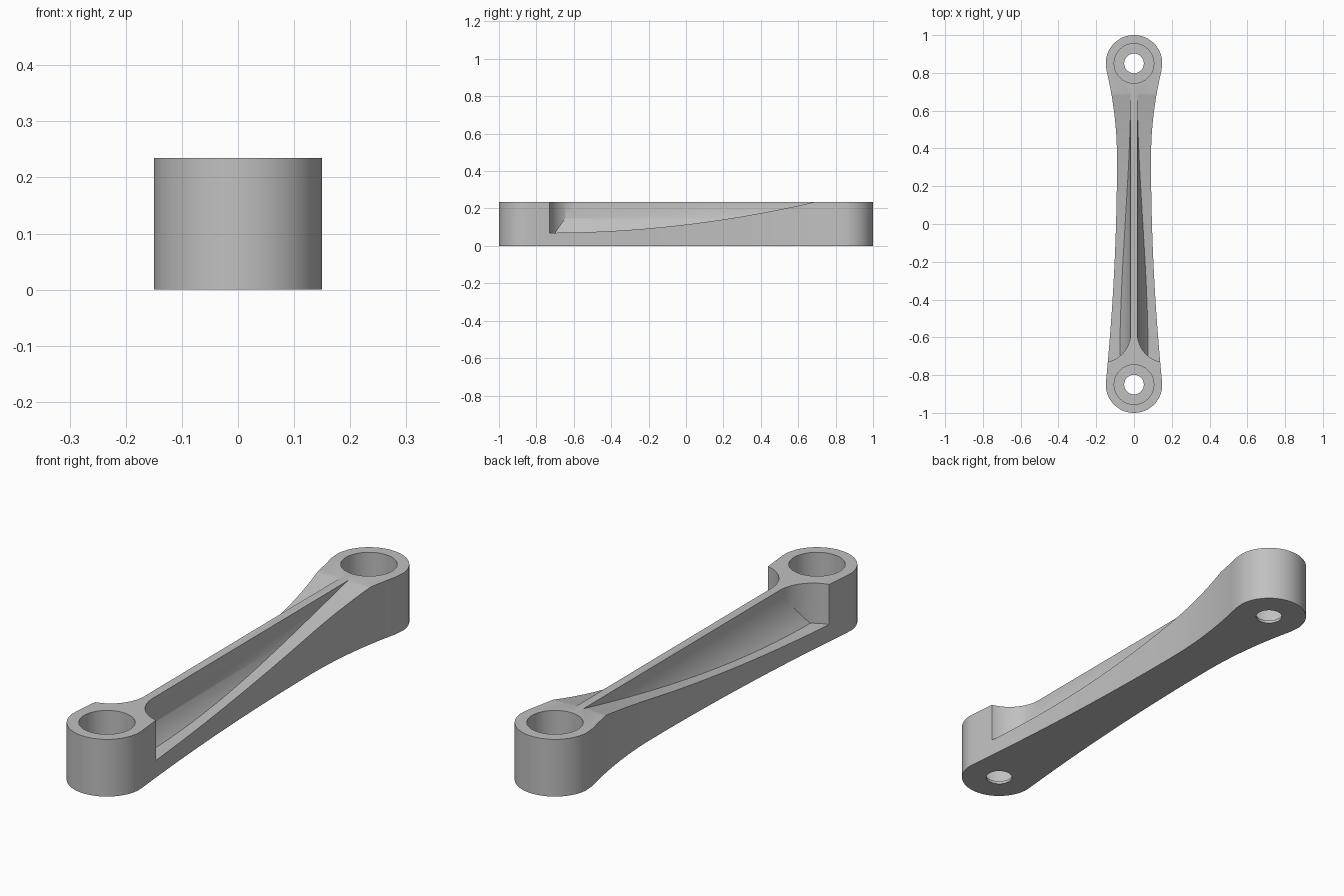
import bpy
import bmesh
from math import sin, cos, pi, sqrt

old = bpy.data.objects.get("Cube")
if old:
    bpy.data.objects.remove(old, do_unlink=True)

HEIGHT = 0.235      # full thickness
BOSS_Y = 0.85       # eye centres at +/- this
BOSS_R = 0.15
RIB = 0.018         # half width of the central rib
FLOOR = 0.07        # lowest flange height

metal = bpy.data.materials.new("satin_grey")
metal.use_nodes = True
grey = (0.53, 0.53, 0.53, 1)
metal.diffuse_color = grey
metal.node_tree.nodes["Principled BSDF"].inputs["Base Color"].default_value = grey


def prism(name, pts, axis, lo, hi):
    """Extrude a closed 2D profile along an axis."""
    place = {"x": lambda a, b, t: (t, a, b),
             "y": lambda a, b, t: (a, t, b),
             "z": lambda a, b, t: (a, b, t)}[axis]
    bm = bmesh.new()
    rings = [[bm.verts.new(place(a, b, t)) for a, b in pts] for t in (lo, hi)]
    for ring in rings:
        bm.faces.new(ring)
    n = len(pts)
    for i in range(n):
        j = (i + 1) % n
        bm.faces.new((rings[0][i], rings[0][j], rings[1][j], rings[1][i]))
    bmesh.ops.recalc_face_normals(bm, faces=bm.faces)
    mesh = bpy.data.meshes.new(name)
    bm.to_mesh(mesh)
    bm.free()
    mesh.materials.append(metal)
    obj = bpy.data.objects.new(name, mesh)
    bpy.context.collection.objects.link(obj)
    return obj


def boolean(obj, cutter, operation):
    """Apply a boolean and discard the cutter."""
    mod = obj.modifiers.new("cut", "BOOLEAN")
    mod.operation = operation
    mod.solver = "EXACT"
    mod.object = cutter
    bpy.context.view_layer.objects.active = obj
    bpy.ops.object.modifier_apply(modifier=mod.name)
    bpy.data.objects.remove(cutter, do_unlink=True)


def circle(r, y, n=72):
    return [(r * cos(2 * pi * i / n), y + r * sin(2 * pi * i / n)) for i in range(n)]


def half_width(y):
    """Waisted plan outline, tangent to both end eyes."""
    d = y - 0.35
    return 0.09 + (0.26 if d > 0 else 0.0417) * d * d


# Plan outline of the arm: right flank, rear eye, left flank, front eye
y0, y1 = -0.835, 0.815
ys = [y0 + (y1 - y0) * i / 48 for i in range(49)]
flank = [(half_width(y), y) for y in ys]
turn = [pi * i / 40 for i in range(1, 40)]
outline = flank
outline = outline + [(BOSS_R * cos(a), BOSS_Y + BOSS_R * sin(a)) for a in turn]
outline = outline + [(-x, y) for x, y in reversed(flank)]
outline = outline + [(-BOSS_R * cos(a), -BOSS_Y - BOSS_R * sin(a)) for a in turn]
arm = prism("link_arm", outline, "z", 0, HEIGHT)

# Side pockets: plan shape, rising floor and rib fillet intersected
R_PLAN, R_RIB = 0.153, 0.267
for side in (1, -1):
    plan = [(0.3, 0.78), (0.005, 0.78), (0.005, -0.55), (RIB, -0.58)]
    for i in range(1, 25):
        a = pi / 2 * i / 24
        plan.append((RIB + R_PLAN * (1 - cos(a)), -0.58 - R_PLAN * sin(a)))
    plan.append((0.3, -0.58 - R_PLAN))
    pocket = prism("pocket_cutter", [(side * x, y) for x, y in plan], "z", 0.01, 0.4)

    floor = [(-0.9, 0.5), (-0.9, FLOOR)]
    for i in range(49):
        t = 1.06 * i / 48
        floor.append((-0.74 + 1.43 * t, FLOOR + (HEIGHT - FLOOR) * t * t))
    floor.append((floor[-1][0], 0.5))
    boolean(pocket, prism("floor_cutter", floor, "x", -0.5, 0.5), "INTERSECT")

    fillet = [(0.4, 0.45), (RIB, 0.45)]
    for i in range(25):
        h = 0.185 * i / 24
        fillet.append((RIB + R_RIB - sqrt(R_RIB ** 2 - h * h), HEIGHT - h))
    fillet.append((0.4, HEIGHT - 0.185))
    fillet = [(side * x, z) for x, z in fillet]
    boolean(pocket, prism("fillet_cutter", fillet, "y", -1.2, 1.2), "INTERSECT")

    boolean(arm, pocket, "DIFFERENCE")

# Wide blind bore and small through hole in each eye
for y in (-BOSS_Y, BOSS_Y):
    boolean(arm, prism("bore_cutter", circle(0.105, y), "z", 0.012, 0.4), "DIFFERENCE")
    boolean(arm, prism("hole_cutter", circle(0.052, y), "z", -0.1, 0.1), "DIFFERENCE")

bpy.ops.object.select_all(action="DESELECT")
arm.select_set(True)
bpy.context.view_layer.objects.active = arm
bpy.ops.object.shade_smooth_by_angle(angle=pi / 6)
